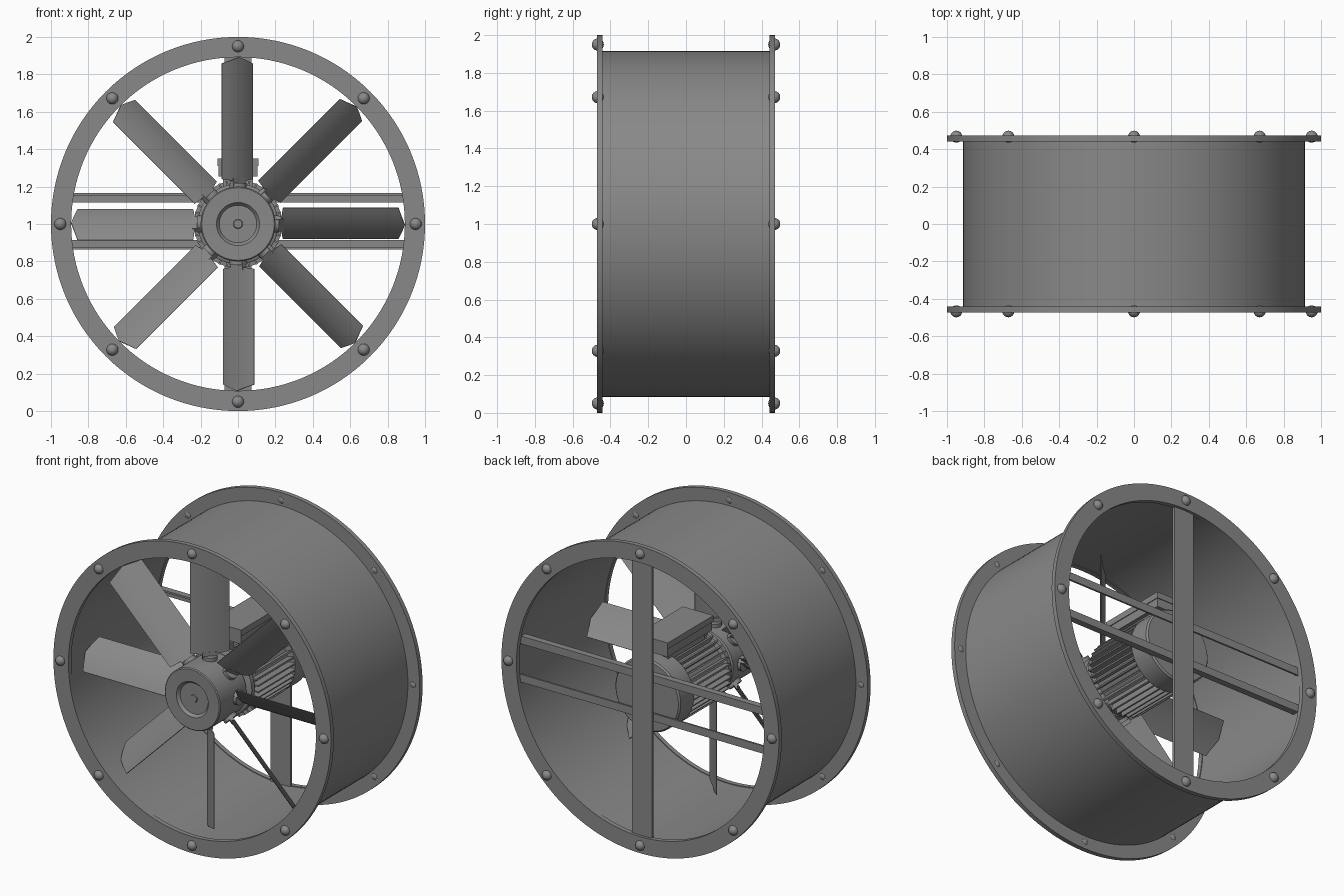
import bpy, bmesh, math
from mathutils import Matrix, Vector

if "Cube" in bpy.data.objects:
    bpy.data.objects.remove(bpy.data.objects["Cube"])

GREY = bpy.data.materials.new("painted_grey")
GREY.diffuse_color = (0.25, 0.25, 0.25, 1)
GREY.use_nodes = True
GREY.node_tree.nodes["Principled BSDF"].inputs["Base Color"].default_value = GREY.diffuse_color
CENTRE = Vector((0, 0, 1))          # fan axis runs along y through here


def add(name, mesh, matrix=None):
    ob = bpy.data.objects.new(name, mesh)
    bpy.context.collection.objects.link(ob)
    ob.matrix_world = Matrix.Translation(CENTRE) @ (matrix or Matrix())
    return ob


def finish(name, bm, smooth=True):
    bmesh.ops.recalc_face_normals(bm, faces=bm.faces)
    mesh = bpy.data.meshes.new(name)
    bm.to_mesh(mesh)
    bm.free()
    mesh.materials.append(GREY)
    if smooth:
        mesh.shade_smooth()
        mesh.set_sharp_from_angle(angle=math.radians(35))
    return mesh


def lathe(name, profile, steps=96, closed=False):
    """Spin an (r, y) profile round the y axis."""
    bm = bmesh.new()
    vs = [bm.verts.new((r, y, 0)) for r, y in profile]
    edges = [bm.edges.new(p) for p in zip(vs, vs[1:])]
    if closed:
        edges.append(bm.edges.new((vs[-1], vs[0])))
    bmesh.ops.spin(bm, geom=vs + edges, cent=(0, 0, 0), axis=(0, 1, 0),
                   angle=math.tau, steps=steps)
    bmesh.ops.remove_doubles(bm, verts=bm.verts, dist=1e-5)
    return add(name, finish(name, bm))


def box_into(bm, lo, hi, matrix=None):
    lo, hi = Vector(lo), Vector(hi)
    m = Matrix.Translation((lo + hi) / 2) @ Matrix.Diagonal((*(hi - lo), 1))
    bmesh.ops.create_cube(bm, size=1, matrix=(matrix or Matrix()) @ m)


def boxes(name, *pairs):
    bm = bmesh.new()
    for lo, hi in pairs:
        box_into(bm, lo, hi)
    return add(name, finish(name, bm, False))


def turn(i, n, offset=0.0):
    return Matrix.Rotation(math.tau * (i + offset) / n, 4, 'Y')


# Duct casing with a flange at each end
lathe("duct_casing", [(0.897, -0.46), (0.915, -0.46), (0.915, 0.46), (0.897, 0.46)], 128, True)
for name, a, b in (("front_flange", -0.472, -0.442), ("back_flange", 0.442, 0.472)):
    lathe(name, [(0.892, a), (1.0, a), (1.0, b), (0.892, b)], 128, True)

# Round bolt heads on both flanges
bm = bmesh.new()
bmesh.ops.create_uvsphere(bm, u_segments=20, v_segments=12, radius=0.032)
bolt = finish("flange_bolt", bm)
for y in (-0.467, 0.467):
    for i in range(8):
        add("flange_bolt", bolt, turn(i, 8) @ Matrix.Translation((0, y, 0.95)))

# Hub with recessed face
lathe("hub", [(0, -0.458), (0.022, -0.458), (0.025, -0.452), (0.1, -0.452), (0.115, -0.47),
              (0.194, -0.472), (0.2, -0.466), (0.2, -0.2), (0.19, -0.195), (0, -0.195)])

# Cambered blade with clipped tip, pitched 45 degrees
bm = bmesh.new()
N = 8
n = Vector((1, -1, 0)).normalized()
grid = {}
for side in (0, 1):
    for j in range(N + 1):
        t = 2 * j / N - 1
        thick = 0.010 * (1 - 0.6 * t * t)
        base = Vector((0.083 * t, -0.29 + 0.083 * t, 0))
        off = 0.012 * (0.5 - t * t) + (thick / 2 if side else -thick / 2)
        for k, z in enumerate((0.225 + 0.015 * abs(t), 0.892 - 0.034 * abs(t))):
            grid[side, j, k] = bm.verts.new(base + n * off + Vector((0, 0, z)))
for j in range(N):
    for s in (0, 1):
        bm.faces.new([grid[s, j, 0], grid[s, j + 1, 0], grid[s, j + 1, 1], grid[s, j, 1]])
    for k in (0, 1):
        bm.faces.new([grid[0, j, k], grid[0, j + 1, k], grid[1, j + 1, k], grid[1, j, k]])
for j in (0, N):
    bm.faces.new([grid[0, j, 0], grid[0, j, 1], grid[1, j, 1], grid[1, j, 0]])
blade = finish("blade", bm)

# Blade root: round stem and clamp plate
bm = bmesh.new()
bmesh.ops.create_cone(bm, cap_ends=True, segments=20, radius1=0.045, radius2=0.045, depth=0.03,
                      matrix=Matrix.Translation((0, -0.29, 0.205)))
pitch = Matrix.Translation((0, -0.29, 0)) @ Matrix.Rotation(math.radians(45), 4, 'Z')
box_into(bm, (-0.045, -0.012, 0.2), (0.045, 0.012, 0.245), pitch)
root = finish("blade_root", bm)
for i in range(8):
    add("blade", blade, turn(i, 8))
    add("blade_root", root, turn(i, 8))

# Motor: shaft, front flange, body and rear cowl
lathe("motor_shaft", [(0, -0.2), (0.05, -0.2), (0.05, -0.15), (0, -0.15)], 32)
lathe("motor_body", [(0, -0.175), (0.2, -0.175), (0.215, -0.165), (0.215, -0.135), (0.19, -0.125),
                     (0.19, 0.25), (0.235, 0.255), (0.235, 0.39), (0.225, 0.40), (0, 0.40)])

# Cooling fins round the body
bm = bmesh.new()
for i in range(36):
    box_into(bm, (-0.005, -0.13, 0.18), (0.005, 0.255, 0.238), turn(i, 36, 0.5))
add("cooling_fins", finish("cooling_fins", bm, False))

# Terminal box with lid on top of the motor
boxes("terminal_box", ((-0.08, -0.08, 0.17), (0.08, 0.3, 0.27)),
      ((-0.105, -0.12, 0.255), (0.105, 0.34, 0.31)),
      ((-0.11, -0.125, 0.31), (0.11, 0.345, 0.35)))

# Rear support: vertical strap and two angle rails
boxes("vertical_strap", ((-0.072, 0.435, -0.9), (0.072, 0.455, 0.9)))
for name, z, s in (("upper_rail", 0.115, 1), ("lower_rail", -0.085, -1)):
    z0, z1 = sorted((z, z + s * 0.05))
    f0, f1 = sorted((z + s * 0.05, z + s * 0.038))
    boxes(name, ((-0.893, 0.425, z0), (0.893, 0.437, z1)),
          ((-0.893, 0.395, f0), (0.893, 0.43, f1)))
